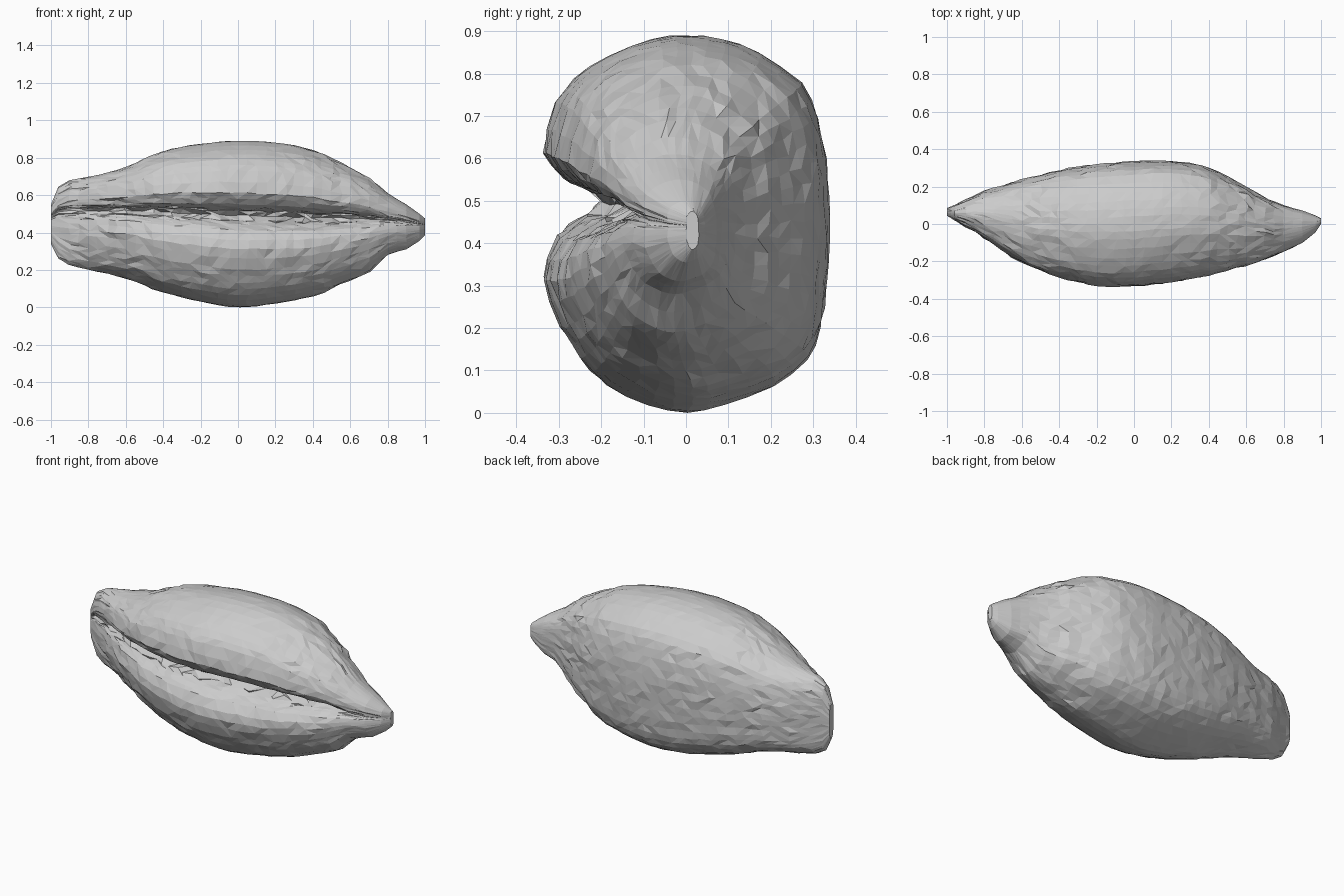
import bpy, bmesh, random
from math import hypot, sin, pi
from mathutils import Vector

if "Cube" in bpy.data.objects:
    bpy.data.objects.remove(bpy.data.objects["Cube"])

random.seed(4)

# Stations along the length: x, bottom z, top z, front y, back y, groove strength
stations = [
    (-1.0, .34, .55, .045, .085, .1), (-.96, .26, .645, .02, .10, .2),
    (-.9, .225, .68, -.015, .13, .3), (-.8, .20, .697, -.08, .178, .4),
    (-.6, .153, .75, -.205, .237, .5), (-.4, .08, .833, -.285, .287, .55),
    (-.2, .03, .873, -.330, .32, .58), (0, .0, .89, -.333, .335, .68),
    (.2, .02, .88, -.31, .337, .8), (.4, .06, .84, -.275, .30, .8),
    (.6, .14, .75, -.225, .20, .8), (.7, .19, .69, -.19, .14, .7),
    (.8, .28, .61, -.15, .10, .35), (.9, .31, .55, -.10, .072, .15),
    (.97, .355, .50, -.045, .045, .1), (1.0, .385, .475, .0, .03, .1)]

# Cross-section of the fullest part (y, z), with the lipped front groove
section = [
    (0, .89), (.08, .882), (.17, .85), (.265, .78), (.305, .70), (.325, .6),
    (.334, .5), (.332, .4), (.325, .3), (.312, .2), (.28, .125), (.20, .06),
    (.09, .02), (0, 0), (-.09, .017), (-.19, .065), (-.25, .13), (-.295, .2),
    (-.32, .26), (-.333, .31), (-.325, .36), (-.285, .41), (-.215, .44),
    (-.15, .465), (-.09, .49), (-.12, .512), (-.20, .528), (-.27, .55),
    (-.315, .58), (-.333, .61), (-.325, .67), (-.305, .73), (-.26, .79),
    (-.18, .842), (-.08, .882)]


def spline(p, t):
    """Catmull-Rom point between p[1] and p[2]."""
    return [b + .5 * t * (c - a + t * (2 * a - 5 * b + 4 * c - d
            + t * (3 * (b - c) + d - a))) for a, b, c, d in zip(*p)]


# Densify long edges of the section, marking the groove points
profile = []
n = len(section)
for k in range(n):
    p = [section[(k + o) % n] for o in (-1, 0, 1, 2)]
    steps = 2 if hypot(p[2][0] - p[1][0], p[2][1] - p[1][1]) > .065 else 1
    for s in range(steps):
        profile.append(spline(p, s / steps) + [21 <= k + s / steps <= 27, 23 <= k <= 25])

# Densify the stations in proportion to their spacing
rows = []
for i in range(len(stations) - 1):
    p = [stations[min(max(i + o, 0), len(stations) - 1)] for o in (-1, 0, 1, 2)]
    steps = max(1, round((p[2][0] - p[1][0]) / .048))
    for j in range(steps):
        t = j / steps
        rows.append([p[1][0] * (1 - t) + p[2][0] * t] + spline(p, t)[1:])
rows.append(list(stations[-1]))

# Loft the split husk with slightly irregular facets
bm = bmesh.new()
rings = []
for x, z0, z1, y0, y1, g in rows:
    size = min(1, (z1 - z0) / .6)
    jit = .004 * size
    # keep the groove on one straight line along the husk
    shift = (.505 - .035 * x - z0 - .565 * (z1 - z0)) * size
    ring = []
    for y, z, groove, floor in profile:
        u = y / .3345
        if groove:
            u = -.97 + (u + .97) * g
        py = y0 + (u + 1) / 2 * (y1 - y0)
        if floor:
            py += random.uniform(-.025, .025) * size ** 2
        pz = z0 + z / .89 * (z1 - z0)
        if y < 0:
            pz += shift * sin(pi * min(1, max(0, z / .89)))
        edge = 1 if .13 < z < .76 else .3
        ring.append(bm.verts.new((
            x + random.uniform(-.012, .012) * size ** 2 * (abs(x) < .93),
            py + random.uniform(-jit, jit),
            max(0, pz + random.uniform(-jit, jit) * edge))))
    rings.append(ring)

n = len(profile)
for a, b in zip(rings, rings[1:]):
    for k in range(n):
        m = (k + 1) % n
        if random.random() < .5:
            bm.faces.new((a[k], a[m], b[m]))
            bm.faces.new((a[k], b[m], b[k]))
        else:
            bm.faces.new((a[k], a[m], b[k]))
            bm.faces.new((a[m], b[m], b[k]))

# Close the two ends
for ring in (rings[0], rings[-1]):
    tip = bm.verts.new(sum((v.co for v in ring), Vector()) / n)
    for k in range(n):
        bm.faces.new((ring[k], ring[(k + 1) % n], tip))

bmesh.ops.recalc_face_normals(bm, faces=bm.faces)
mesh = bpy.data.meshes.new("split_husk")
bm.to_mesh(mesh)
bm.free()
bpy.context.collection.objects.link(bpy.data.objects.new("split_husk", mesh))
